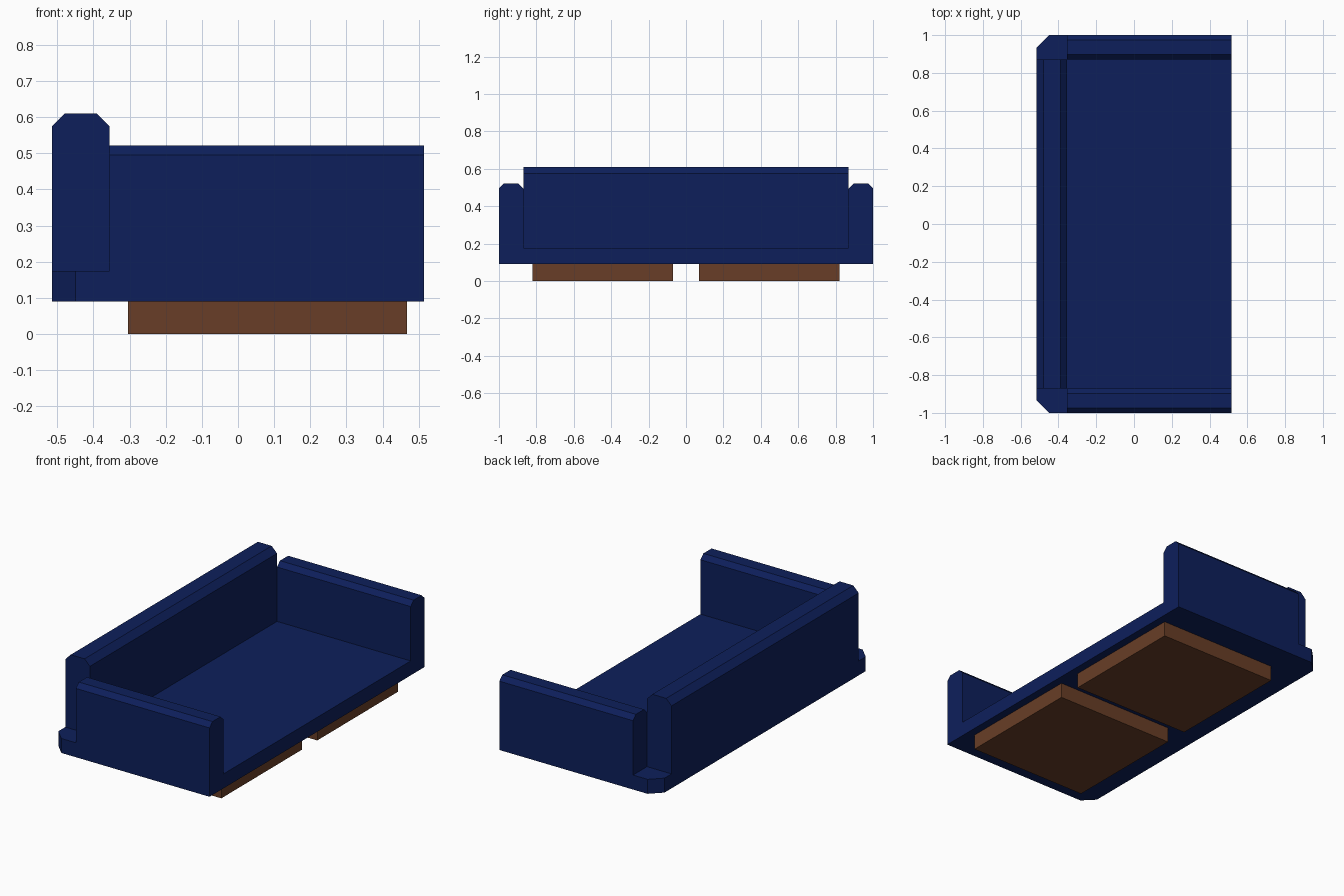
import bpy, bmesh
from mathutils import Vector

if "Cube" in bpy.data.objects:
    bpy.data.objects.remove(bpy.data.objects["Cube"])


def material(name, rgb):
    m = bpy.data.materials.new(name)
    m.diffuse_color = (*rgb, 1)
    m.use_nodes = True
    m.node_tree.nodes["Principled BSDF"].inputs["Base Color"].default_value = m.diffuse_color
    return m


navy = material("navy_fabric", (0.004, 0.0137, 0.105))
wood = material("brown_wood", (0.14, 0.048, 0.02))


def prism(name, profile, extrude, mat):
    """Closed solid: a planar profile pushed along a vector."""
    bm = bmesh.new()
    face = bm.faces.new([bm.verts.new(p) for p in profile])
    new = bmesh.ops.extrude_face_region(bm, geom=[face])["geom"]
    verts = [g for g in new if isinstance(g, bmesh.types.BMVert)]
    bmesh.ops.translate(bm, verts=verts, vec=Vector(extrude))
    bmesh.ops.recalc_face_normals(bm, faces=bm.faces)
    mesh = bpy.data.meshes.new(name)
    bm.to_mesh(mesh)
    bm.free()
    mesh.materials.append(mat)
    obj = bpy.data.objects.new(name, mesh)
    bpy.context.collection.objects.link(obj)
    return obj


def chamfered(a0, a1, z0, z1, c):
    """Upright rectangle with its two top corners cut off."""
    return [(a0, z0), (a1, z0), (a1, z1 - c), (a1 - c, z1),
            (a0 + c, z1), (a0, z1 - c)]


BACK, FRONT, ARM_X = -0.515, 0.515, -0.355
INNER, OUTER = 0.87, 1.0
BOTTOM, SEAT = 0.09, 0.175

# seat base: runs between the arms, with cut rear corners behind them
half = [(FRONT, INNER), (ARM_X, INNER), (ARM_X, OUTER),
        (-0.45, OUTER), (BACK, 0.935)]
outline = half + [(x, -y) for x, y in reversed(half)]
prism("seat_base", [(x, y, BOTTOM) for x, y in outline],
      (0, 0, SEAT - BOTTOM), navy)

# backrest
prism("backrest",
      [(x, -INNER, z) for x, z in chamfered(BACK, ARM_X, SEAT, 0.61, 0.035)],
      (0, 2 * INNER, 0), navy)

# armrests and plinth feet on both sides
for side, s in (("right", -1), ("left", 1)):
    prism(side + "_armrest",
          [(ARM_X, s * y, z)
           for y, z in chamfered(INNER, OUTER, BOTTOM, 0.522, 0.027)],
          (FRONT - ARM_X, 0, 0), navy)
    prism(side + "_plinth",
          [(-0.305, s * 0.07, 0), (0.467, s * 0.07, 0),
           (0.467, s * 0.822, 0), (-0.305, s * 0.822, 0)],
          (0, 0, BOTTOM), wood)
